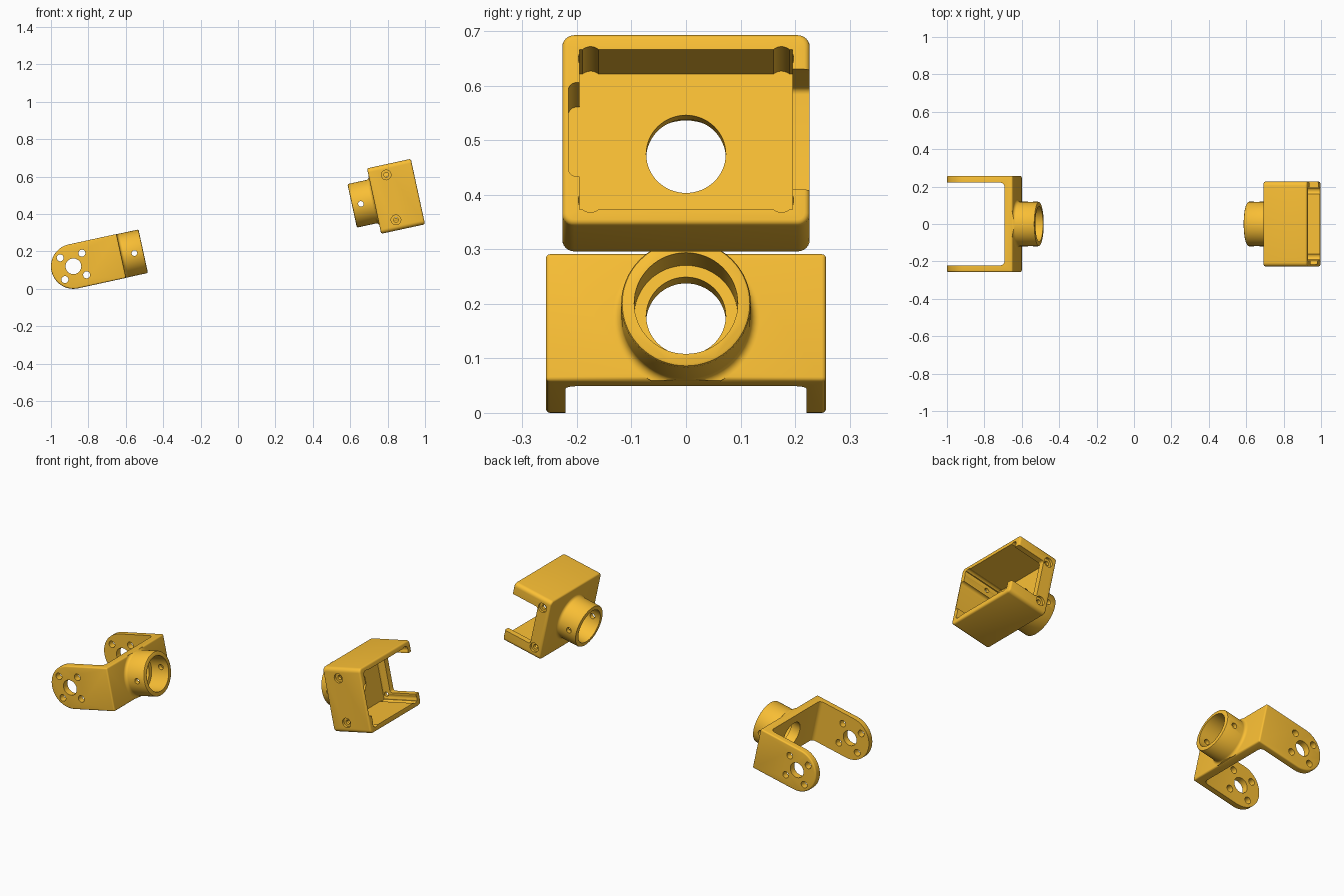
import bpy, bmesh
from math import sin, cos, pi, radians
from mathutils import Matrix

if "Cube" in bpy.data.objects:
    bpy.data.objects.remove(bpy.data.objects["Cube"])

# Both parts share one tilted axis: local x runs along it, origin at the fork pivot
FRAME = Matrix.Translation((-0.88, 0, 0.12)) @ Matrix.Rotation(radians(-12.25), 4, 'Y')
AXES = {'X': Matrix.Rotation(pi / 2, 4, 'Y'), 'Y': Matrix.Rotation(pi / 2, 4, 'X')}

GOLD = bpy.data.materials.new('gold')
GOLD.diffuse_color = (0.95, 0.52, 0.035, 1)
GOLD.use_nodes = True
GOLD.node_tree.nodes["Principled BSDF"].inputs["Base Color"].default_value = GOLD.diffuse_color


def make(name, bm):
    bmesh.ops.recalc_face_normals(bm, faces=bm.faces)
    me = bpy.data.meshes.new(name)
    bm.to_mesh(me)
    bm.free()
    me.materials.append(GOLD)
    ob = bpy.data.objects.new(name, me)
    bpy.context.collection.objects.link(ob)
    return ob


def box(name, x, y, z, round_axis=None, r=0.0):
    """Box from ranges; optionally rounds the edges running along one axis."""
    bm = bmesh.new()
    bmesh.ops.create_cube(bm, size=1)
    for v in bm.verts:
        v.co = [(a + b) / 2 + c * (b - a) for (a, b), c in zip((x, y, z), v.co)]
    if round_axis is not None:
        edges = [e for e in bm.edges
                 if abs((e.verts[0].co - e.verts[1].co).normalized()[round_axis]) > 0.9]
        bmesh.ops.bevel(bm, geom=edges, offset=r, segments=6, profile=0.5, affect='EDGES')
    return make(name, bm)


def cyl(axis, center, r, length, seg=32):
    bm = bmesh.new()
    bmesh.ops.create_cone(bm, cap_ends=True, segments=seg, radius1=r, radius2=r, depth=length,
                          matrix=Matrix.Translation(center) @ AXES[axis])
    return make('cutter', bm)


def apply_mod(ob, mod):
    bpy.context.view_layer.objects.active = ob
    bpy.ops.object.modifier_apply(modifier=mod.name)


def boolean(ob, other, op='DIFFERENCE'):
    m = ob.modifiers.new('bool', 'BOOLEAN')
    m.operation, m.solver, m.object = op, 'EXACT', other
    apply_mod(ob, m)
    bpy.data.objects.remove(other, do_unlink=True)


def soften(ob, width):
    m = ob.modifiers.new('bevel', 'BEVEL')
    m.width, m.segments, m.limit_method = width, 4, 'ANGLE'
    m.angle_limit = radians(40)
    apply_mod(ob, m)


def add_collar(ob, face, d):
    """Filleted tube socket on the wall at x=face, pointing along d."""
    f, R, n = 0.016, 0.119, 64
    prof = [(-0.015, R + f)]
    prof += [(f - f * cos(a), R + f - f * sin(a)) for a in [i * pi / 12 for i in range(7)]]
    prof += [(0.114, R), (0.118, R - 0.002), (0.12, R - 0.006)]
    bm = bmesh.new()
    rings = [[bm.verts.new((face + d * u, r * cos(2 * pi * i / n), r * sin(2 * pi * i / n)))
              for i in range(n)] for u, r in prof]
    for a, b in zip(rings, rings[1:]):
        for i in range(n):
            bm.faces.new((a[i], a[(i + 1) % n], b[(i + 1) % n], b[i]))
    bm.faces.new(rings[0])
    bm.faces.new(rings[-1])
    tube = make('collar', bm)
    # Fork wall is only as tall as the tube, so trim the fillet flush
    if d > 0:
        boolean(tube, box('trim', (0, 1), (-0.2, 0.2), (-0.1193, 0.1193)), 'INTERSECT')
    boolean(ob, tube, 'UNION')
    boolean(ob, cyl('X', (face + d * 0.11, 0, 0), 0.095, 0.2, seg=64))
    boolean(ob, cyl('X', (face, 0, 0), 0.073, 0.2, seg=64))
    boolean(ob, cyl('Y', (face + d * 0.072, 0, 0), 0.015, 0.5, seg=24))


def finish(ob):
    ob.data.transform(FRAME)
    bpy.ops.object.select_all(action='DESELECT')
    ob.select_set(True)
    bpy.context.view_layer.objects.active = ob
    bpy.ops.object.shade_smooth_by_angle(angle=radians(30))


# Fork bracket: round-ended block hollowed into two ears and a back wall
W = 0.257
bm = bmesh.new()
outline = [(0.12 * cos(a), 0.12 * sin(a)) for a in [pi / 2 + pi * i / 32 for i in range(33)]]
outline += [(0.262, -0.12), (0.262, 0.12)]
cap = bm.faces.new([bm.verts.new((x, -W, z)) for x, z in outline])
ext = bmesh.ops.extrude_face_region(bm, geom=[cap])['geom']
bmesh.ops.translate(bm, vec=(0, 2 * W, 0),
                    verts=[v for v in ext if isinstance(v, bmesh.types.BMVert)])
fork = make('fork_bracket', bm)
soften(fork, 0.008)
boolean(fork, box('gap', (-0.3, 0.218), (-0.221, 0.221), (-0.3, 0.3), 2, 0.022))
add_collar(fork, 0.262, 1)

# Pivot hole and four horn screw holes through both ears
boolean(fork, cyl('Y', (0, 0, 0), 0.042, 1, seg=48))
for k in range(4):
    a = pi / 4 + k * pi / 2
    boolean(fork, cyl('Y', (0.084 * cos(a), 0, 0.084 * sin(a)), 0.0185, 1))
finish(fork)

# Box bracket: open-ended rounded housing
X0, X1 = 1.645, 1.885
housing = box('box_bracket', (X0, X1), (-0.227, 0.227), (-0.179, 0.179), 0, 0.022)
soften(housing, 0.01)
add_collar(housing, X0, -1)
boolean(housing, box('pocket', (1.672, 2), (-0.195, 0.195), (-0.15, 0.15)))

# Corner reliefs inside the pocket
for sy in (-1, 1):
    for sz in (-1, 1):
        boolean(housing, cyl('X', (1.872, sy * 0.175, sz * 0.133), 0.0225, 0.398))

# Shallow channel inside the front wall, open notch through the back wall
boolean(housing, box('channel', (1.673, 2), (-0.216, -0.1), (-0.088, 0.088), 0, 0.015))
boolean(housing, box('notch', (1.72, 2), (0.1, 0.3), (-0.113, 0.113), 1, 0.012))

# Countersunk mounting screws: mid-wall in front, beside the notch at the back
for z in (-0.123, 0.123):
    for s, x in ((-1, 1.738), (1, 1.692)):
        boolean(housing, cyl('Y', (x, s * 0.21, z), 0.0125, 0.1, seg=24))
        boolean(housing, cyl('Y', (x, s * 0.226, z), 0.026, 0.024))
finish(housing)
